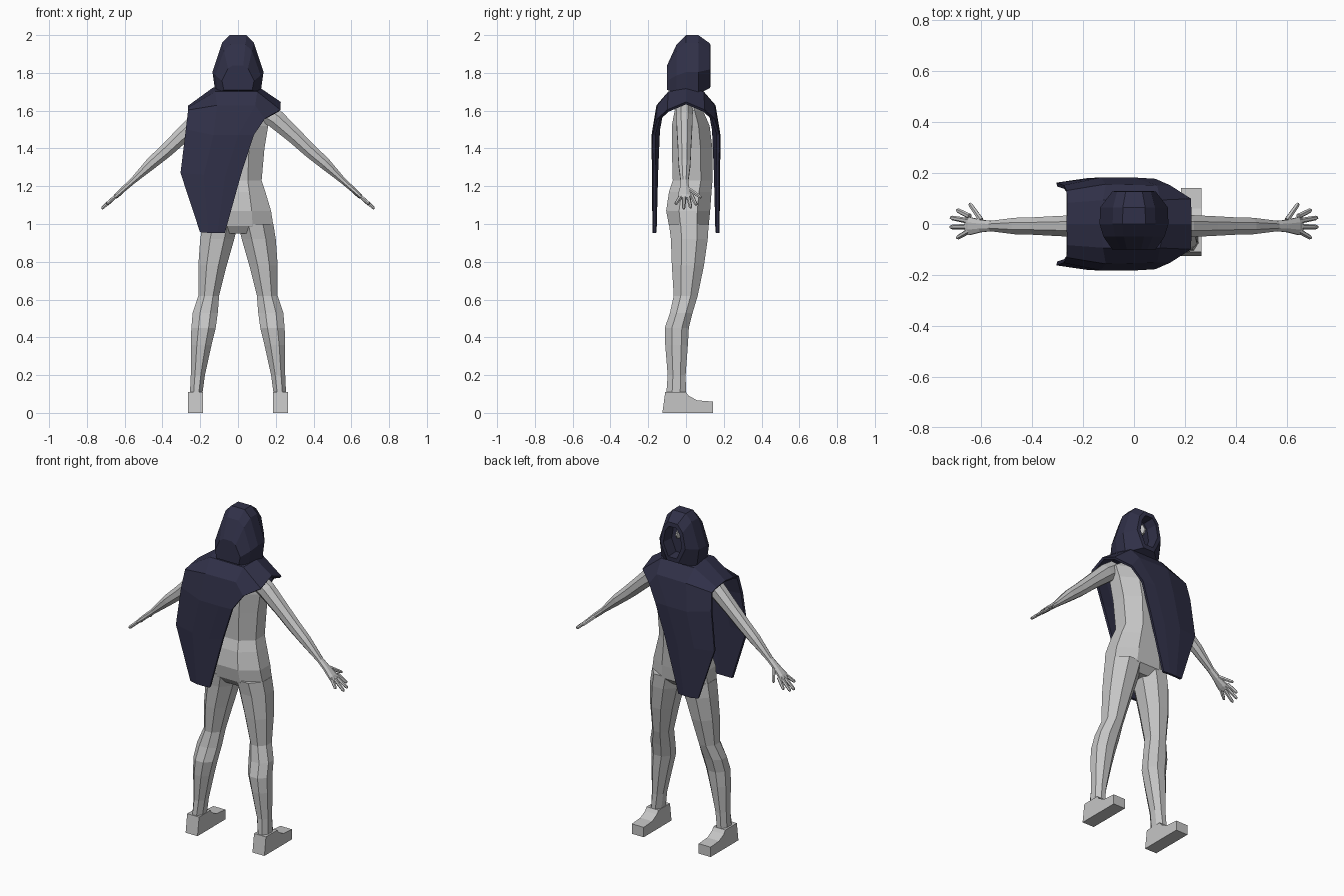
import bpy, bmesh, math
from mathutils import Vector

if "Cube" in bpy.data.objects:
    bpy.data.objects.remove(bpy.data.objects["Cube"])


def material(name, colour):
    m = bpy.data.materials.new(name)
    m.diffuse_color = (*colour, 1)
    m.use_nodes = True
    m.node_tree.nodes["Principled BSDF"].inputs["Base Color"].default_value = m.diffuse_color
    return m


GREY = material("body grey", (0.56, 0.56, 0.56))
NAVY = material("dark navy cloth", (0.03, 0.03, 0.065))


def finish(name, bm, mat, closed=True):
    if closed:
        bmesh.ops.recalc_face_normals(bm, faces=bm.faces)
    me = bpy.data.meshes.new(name)
    bm.to_mesh(me)
    bm.free()
    me.materials.append(mat)
    ob = bpy.data.objects.new(name, me)
    bpy.context.collection.objects.link(ob)
    return ob


def loft(name, rings, mat):
    """Skin closed rings of equal point count and cap both ends."""
    bm = bmesh.new()
    vs = [[bm.verts.new(p) for p in r] for r in rings]
    n = len(vs[0])
    for a, b in zip(vs, vs[1:]):
        for i in range(n):
            bm.faces.new((a[i], a[(i + 1) % n], b[(i + 1) % n], b[i]))
    bm.faces.new(vs[0])
    bm.faces.new(vs[-1])
    return finish(name, bm, mat)


def ring(c, u, v, n=8):
    c, u, v = Vector(c), Vector(u), Vector(v)
    return [c + u * math.cos(t) + v * math.sin(t)
            for t in ((i + 0.5) * 2 * math.pi / n for i in range(n))]


def box_ring(x0, x1, y0, y1, z, n=8):
    """Horizontal ring that fills the given x and y extents."""
    k = 1 / math.cos(math.pi / n)
    return ring(((x0 + x1) / 2, (y0 + y1) / 2, z),
                ((x1 - x0) / 2 * k, 0, 0), (0, (y1 - y0) / 2 * k, 0), n)


# Torso: half width, back y, front y, height
torso = [(.10, -.06, .08, .95), (.187, -.09, .12, .99), (.175, -.105, .128, 1.07),
         (.145, -.09, .135, 1.17), (.125, -.07, .14, 1.23), (.14, -.075, .14, 1.4),
         (.16, -.075, .125, 1.52), (.17, -.06, .09, 1.6), (.06, -.04, .06, 1.68)]
loft("torso", [box_ring(-w, w, a, b, z) for w, a, b, z in torso], GREY)

# Legs: inner x, outer x, back y, front y, height
leg = [(.0, .187, -.09, .12, 1.0), (.02, .2, -.08, .115, .92), (.06, .21, -.075, .095, .78),
       (.10, .21, -.065, .062, .62), (.107, .24, -.085, .035, .53), (.118, .247, -.112, .015, .45),
       (.14, .25, -.11, .01, .36), (.175, .25, -.097, -.002, .2), (.19, .255, -.105, .0, .09)]
# Foot: side profile (y, z)
foot = [(-.125, 0), (.142, 0), (.142, .06), (.06, .066), (.015, .09), (.0, .11), (-.11, .11)]
# Arm: centre x, centre z, half thickness, half depth
arm = [(.13, 1.60, .06, .045), (.2, 1.555, .055, .047), (.30, 1.465, .045, .042),
       (.385, 1.385, .04, .037), (.46, 1.32, .034, .035), (.56, 1.225, .017, .022),
       (.60, 1.19, .016, .026), (.645, 1.15, .013, .038), (.66, 1.135, .008, .036)]
# Fingers: base and tip
fingers = [((.60, .015, 1.185), (.645, .08, 1.14)), ((.645, .03, 1.15), (.695, .055, 1.10)),
           ((.65, .012, 1.145), (.72, .025, 1.085)), ((.65, -.010, 1.145), (.722, -.012, 1.08)),
           ((.645, -.026, 1.15), (.695, -.055, 1.105))]

for side, s in (("right", 1), ("left", -1)):
    loft(side + "_leg", [box_ring(s * a, s * b, c, d, z) for a, b, c, d, z in leg], GREY)
    loft(side + "_foot", [[(s * x, y, z) for y, z in foot] for x in (.185, .265)], GREY)
    loft(side + "_arm", [ring((s * x, -.008, z), (s * .69 * t, 0, .72 * t), (0, d, 0))
                         for x, z, t, d in arm], GREY)
    for i, (p, q) in enumerate(fingers):
        p, q = Vector((s * p[0], p[1], p[2])), Vector((s * q[0], q[1], q[2]))
        d = (q - p).normalized()
        u = d.cross(Vector((0, 1, 0))).normalized()
        v = d.cross(u)
        loft(f"{side}_finger_{i + 1}",
             [ring(p.lerp(q, f), u * r, v * r, 6)
              for f, r in ((0, .011), (.55, .010), (.9, .009), (1, .005))], GREY)

# Hood: sections along y of half width, bottom, top; then the recessed face opening
HOOD = [(.33, 1), (.62, .87), (1, .37), (.88, 0)]
RIM = [(.38, 1), (.78, .82), (1, .42), (.45, 0)]


def section(y, w, z0, z1, shape):
    half = [(w * a, y, z0 + (z1 - z0) * b) for a, b in shape]
    return half + [(-x, yy, z) for x, yy, z in reversed(half)]


loft("hood", [section(-.10, .085, 1.71, 1.84, HOOD), section(-.05, .12, 1.69, 1.95, HOOD),
              section(.0, .135, 1.69, 2.0, HOOD), section(.065, .133, 1.69, 2.0, HOOD),
              section(.128, .085, 1.72, 1.955, RIM), section(.13, .062, 1.745, 1.93, RIM),
              section(.06, .055, 1.75, 1.925, RIM)], NAVY)

# Nose showing inside the hood
loft("nose", [[(-.012, .055, z), (.012, .055, z), (.004, y, z), (-.004, y, z)]
              for z, y in ((1.845, .085), (1.865, .098), (1.905, .075))], GREY)

# Poncho: rows from front hem to shoulder ridge, mirrored front to back
half = [
    [(-.2, .163, .957), (-.155, .17, .953), (-.11, .17, .953), (-.07, .166, .953)],
    [(-.303, .155, 1.27), (-.18, .173, 1.26), (-.07, .173, 1.25), (.018, .167, 1.27)],
    [(-.275, .145, 1.5), (-.13, .175, 1.47), (0, .175, 1.47), (.083, .17, 1.47)],
    [(-.262, .125, 1.6), (-.11, .15, 1.625), (.09, .145, 1.625), (.14, .145, 1.555)],
    [(-.26, .08, 1.61), (-.12, .09, 1.695), (.1, .09, 1.695), (.22, .095, 1.6)],
    [(-.26, 0, 1.62), (-.13, 0, 1.715), (.12, 0, 1.71), (.222, 0, 1.64)]]
rows = half + [[(x, -y, z) for x, y, z in r] for r in reversed(half[:-1])]
bm = bmesh.new()
grid = [[bm.verts.new(p) for p in r] for r in rows]
for a, b in zip(grid, grid[1:]):
    for i in range(3):
        bm.faces.new((a[i], b[i], b[i + 1], a[i + 1]))
bm.normal_update()
if sum(f.normal.z for f in bm.faces) < 0:
    bmesh.ops.reverse_faces(bm, faces=bm.faces)
poncho = finish("poncho", bm, NAVY, closed=False)
mod = poncho.modifiers.new("cloth thickness", 'SOLIDIFY')
mod.thickness = 0.015
mod.offset = 0
